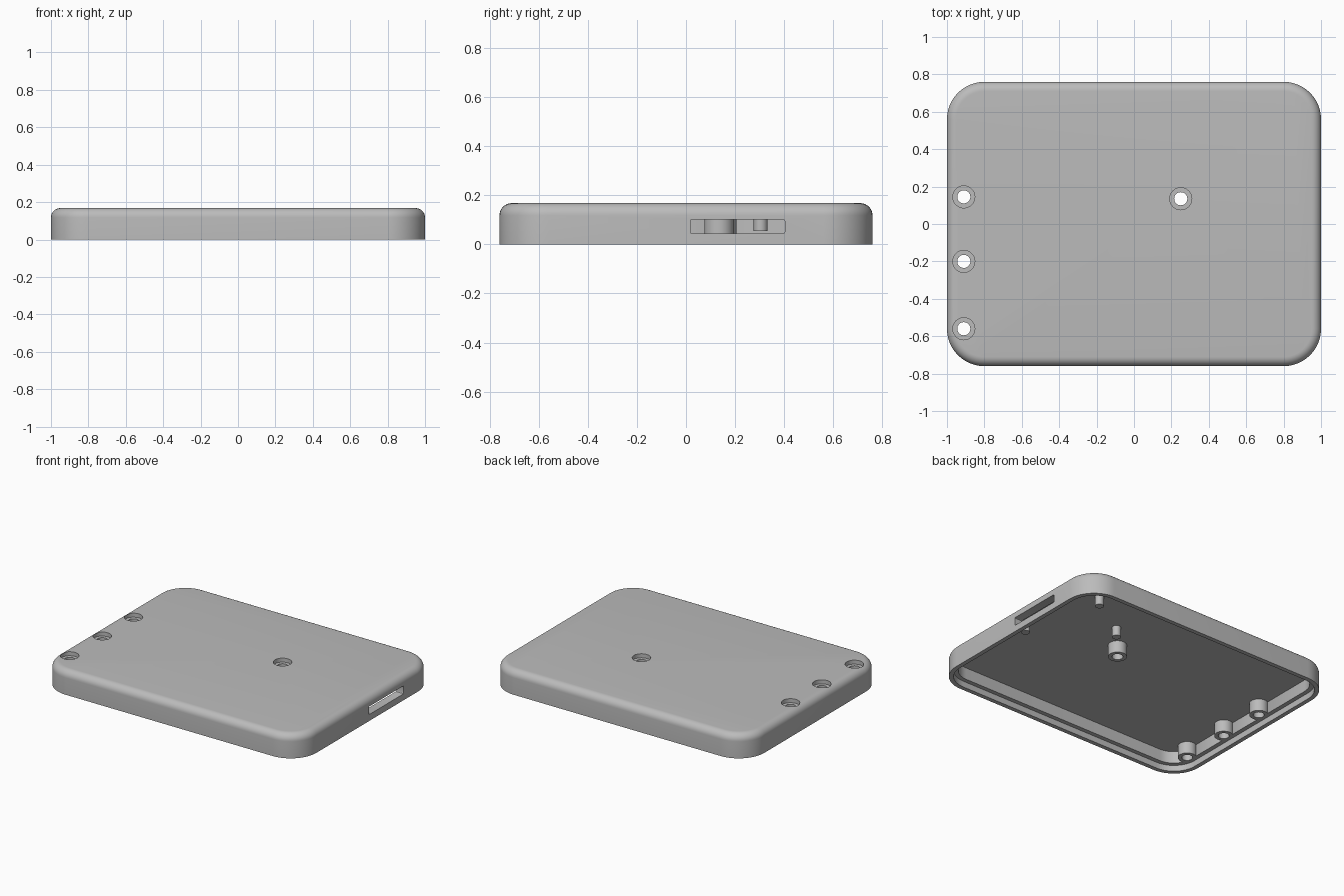
import bpy, bmesh, math
from mathutils import Matrix, Vector

cube = bpy.data.objects.get("Cube")
if cube:
    bpy.data.objects.remove(cube, do_unlink=True)

HALF_X, HALF_Y, HEIGHT = 1.0, 0.76, 0.168
CORNER, FILLET = 0.2, 0.05
CEILING, STEP_Z = 0.125, 0.042
LIP, WALL = 0.03, 0.06
BOSS_R, BORE_R, BORE_SEAT = 0.06, 0.035, 0.14

grey = bpy.data.materials.new("grey plastic")
grey.use_nodes = True
grey.diffuse_color = (0.5, 0.5, 0.5, 1)
grey.node_tree.nodes["Principled BSDF"].inputs["Base Color"].default_value = (0.5, 0.5, 0.5, 1)


def finish(name, bm):
    bmesh.ops.recalc_face_normals(bm, faces=bm.faces)
    mesh = bpy.data.meshes.new(name)
    bm.to_mesh(mesh)
    bm.free()
    mesh.materials.append(grey)
    obj = bpy.data.objects.new(name, mesh)
    bpy.context.collection.objects.link(obj)
    return obj


def activate(obj):
    bpy.ops.object.select_all(action='DESELECT')
    obj.select_set(True)
    bpy.context.view_layer.objects.active = obj


def smooth(obj):
    activate(obj)
    bpy.ops.object.shade_smooth_by_angle(angle=math.radians(30))


def rounded_loop(inset, steps=12):
    """Rounded rectangle outline, moved inwards by inset."""
    points = []
    for quarter, (sx, sy) in enumerate([(1, 1), (-1, 1), (-1, -1), (1, -1)]):
        for i in range(steps + 1):
            a = (quarter + i / steps) * math.pi / 2
            points.append((sx * (HALF_X - CORNER) + (CORNER - inset) * math.cos(a),
                           sy * (HALF_Y - CORNER) + (CORNER - inset) * math.sin(a)))
    return points


def circle_loop(radius, x, y, sides=32):
    return [(x + radius * math.cos(i * math.tau / sides),
             y + radius * math.sin(i * math.tau / sides)) for i in range(sides)]


def loft(name, sections, closed=False):
    """Skin a list of (outline, z); cap the ends or close into a ring."""
    bm = bmesh.new()
    rings = [[bm.verts.new((x, y, z)) for x, y in outline] for outline, z in sections]
    pairs = list(zip(rings, rings[1:]))
    if closed:
        pairs.append((rings[-1], rings[0]))
    else:
        bm.faces.new(rings[0])
        bm.faces.new(rings[-1])
    for low, high in pairs:
        for i in range(len(low)):
            j = (i + 1) % len(low)
            bm.faces.new((low[i], low[j], high[j], high[i]))
    return finish(name, bm)


def pillar(name, radius, x, y, z0, z1):
    outline = circle_loop(radius, x, y)
    return loft(name, [(outline, z0), (outline, z1)])


def cut(target, cutter):
    mod = target.modifiers.new("cut", 'BOOLEAN')
    mod.operation = 'DIFFERENCE'
    mod.solver = 'EXACT'
    mod.object = cutter
    activate(target)
    bpy.ops.object.modifier_apply(modifier=mod.name)
    bpy.data.objects.remove(cutter, do_unlink=True)


# Hollow cover: ceiling, inner wall, stepped lip, outer wall, rounded top edge
profile = [(WALL, CEILING), (WALL, STEP_Z), (LIP, STEP_Z), (LIP, 0), (0, 0)]
for i in range(9):
    a = i / 8 * math.pi / 2
    profile.append((FILLET * (1 - math.cos(a)), HEIGHT - FILLET + FILLET * math.sin(a)))
cover = loft("cover", [(rounded_loop(inset), z) for inset, z in profile])

# Port slot through the left wall
bm = bmesh.new()
bmesh.ops.create_cube(bm, size=1, matrix=Matrix.Translation((1, 0.21, 0.073))
                      @ Matrix.Diagonal(Vector((0.3, 0.385, 0.056, 1))))
edges = [e for e in bm.edges if abs(e.verts[0].co.x - e.verts[1].co.x) > 0.1]
bmesh.ops.bevel(bm, geom=edges, offset=0.006, segments=3, affect='EDGES', profile=0.5)
cut(cover, finish("slot_cutter", bm))

# Screw bosses with counterbored holes
for n, (x, y) in enumerate([(-0.91, 0.145), (-0.91, -0.2), (-0.91, -0.56), (0.25, 0.135)], 1):
    cut(cover, pillar("seat_cutter", BOSS_R - 0.001, x, y, BORE_SEAT, 0.3))
    cut(cover, pillar("bore_cutter", BORE_R, x, y, -0.1, 0.3))
    outer, inner = circle_loop(BOSS_R, x, y), circle_loop(BORE_R, x, y)
    top = BORE_SEAT - 0.005
    smooth(loft(f"screw_boss_{n}", [(outer, STEP_Z), (outer, top), (inner, top), (inner, STEP_Z)],
                closed=True))

# Locating pegs under the ceiling
for n, (x, y) in enumerate([(0.4, 0.304), (0.735, 0.535), (0.88, -0.02)], 1):
    smooth(pillar(f"locating_peg_{n}", 0.028, x, y, 0.055, CEILING + 0.01))

smooth(cover)
